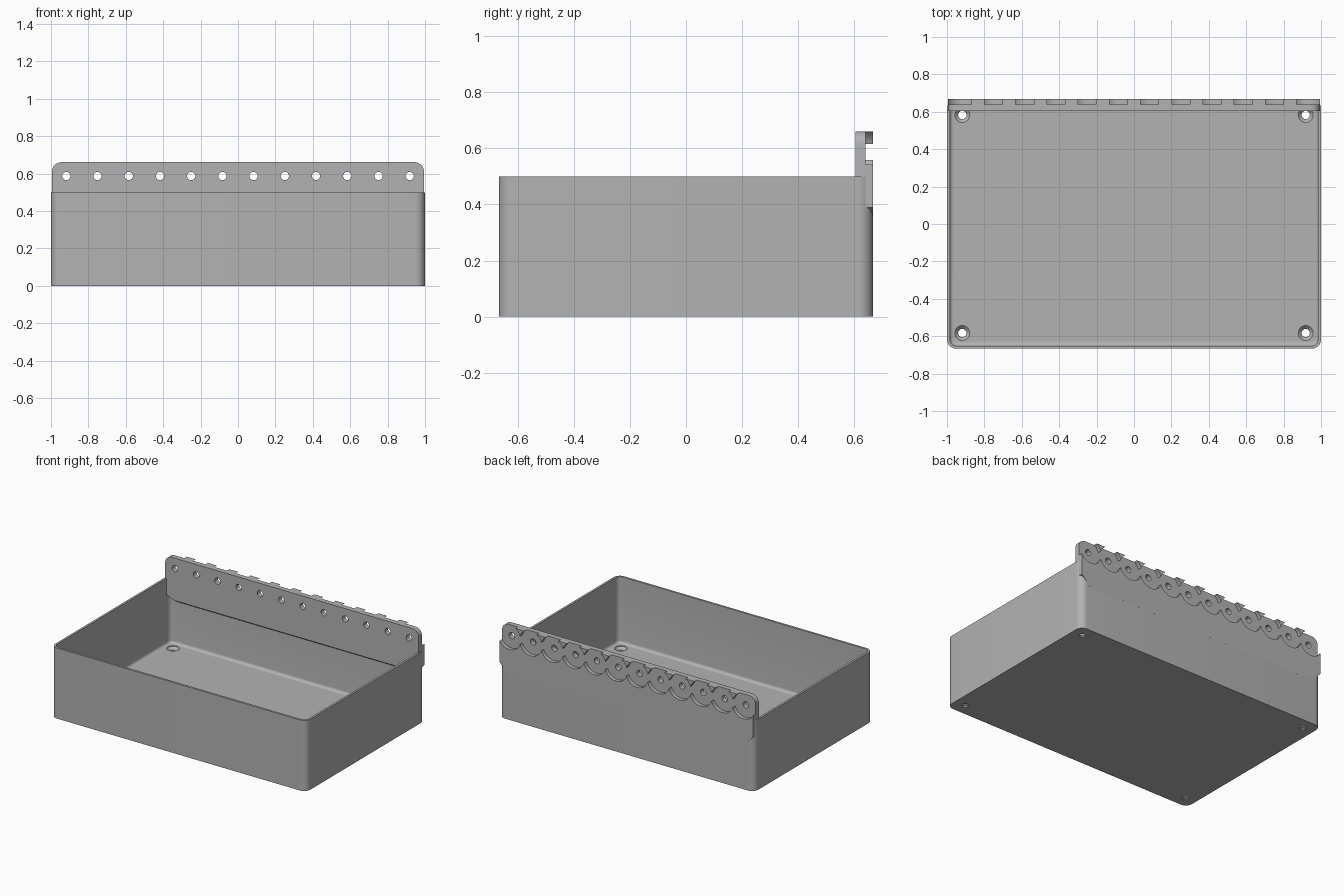
import bpy, bmesh, math
from mathutils import Matrix

cube = bpy.data.objects.get("Cube")
if cube:
    bpy.data.objects.remove(cube, do_unlink=True)

grey = bpy.data.materials.new("plain_grey")
grey.use_nodes = True
colour = (0.45, 0.45, 0.45, 1)
grey.diffuse_color = colour
grey.node_tree.nodes["Principled BSDF"].inputs["Base Color"].default_value = colour

HX, HY = 1.0, 0.6665      # half width and depth of the tray
HOLES = 12                # holes along the rail
PITCH = 0.1669
HOLE_Z = 0.587


def make_object(name, bm):
    bmesh.ops.recalc_face_normals(bm, faces=bm.faces)
    mesh = bpy.data.meshes.new(name)
    bm.to_mesh(mesh)
    bm.free()
    mesh.materials.append(grey)
    ob = bpy.data.objects.new(name, mesh)
    bpy.context.collection.objects.link(ob)
    return ob


def loft(bm, rings):
    """Join rings of points with quads and close both ends."""
    loops = [[bm.verts.new(p) for p in ring] for ring in rings]
    for a, b in zip(loops, loops[1:]):
        for i in range(len(a)):
            j = (i + 1) % len(a)
            bm.faces.new((a[i], a[j], b[j], b[i]))
    bm.faces.new(loops[0])
    bm.faces.new(loops[-1])


def arc(cx, cy, r, start, steps=10):
    angles = [start + math.pi / 2 * i / steps for i in range(steps + 1)]
    return [(cx + r * math.cos(a), cy + r * math.sin(a)) for a in angles]


def rounded_ring(inset, z, radius=0.05):
    r = radius - inset
    x, y = HX - radius, HY - radius
    pts = []
    for k, (sx, sy) in enumerate([(1, 1), (-1, 1), (-1, -1), (1, -1)]):
        pts += arc(sx * x, sy * y, r, k * math.pi / 2)
    return [(px, py, z) for px, py in pts]


def cut(ob, cutters):
    """Subtract the cutters, bake the result and discard the cutters."""
    for c in cutters:
        c.hide_render = True
        mod = ob.modifiers.new("cut", "BOOLEAN")
        mod.operation, mod.solver, mod.object = "DIFFERENCE", "EXACT", c
    deps = bpy.context.evaluated_depsgraph_get()
    baked = bpy.data.meshes.new_from_object(ob.evaluated_get(deps))
    ob.modifiers.clear()
    ob.data = baked
    for c in cutters:
        bpy.data.objects.remove(c, do_unlink=True)


def smooth(ob):
    bpy.ops.object.select_all(action="DESELECT")
    ob.select_set(True)
    bpy.context.view_layer.objects.active = ob
    bpy.ops.object.shade_smooth_by_angle(angle=math.radians(30))


def cylinders(name, xs, radius, y0, y1, segments):
    """Row of cylinders running front to back at hole height."""
    bm = bmesh.new()
    for x in xs:
        place = Matrix.Translation((x, (y0 + y1) / 2, HOLE_Z)) @ Matrix.Rotation(math.pi / 2, 4, "X")
        bmesh.ops.create_cone(bm, cap_ends=True, segments=segments, radius1=radius,
                              radius2=radius, depth=y1 - y0, matrix=place)
    return make_object(name, bm)


# Open tray: outer wall, rim, inner wall, filleted floor
WALL, FLOOR, FILLET = 0.015, 0.03, 0.02
rings = [rounded_ring(0, 0), rounded_ring(0, 0.5), rounded_ring(WALL, 0.5)]
for i in range(7):
    a = math.pi / 2 * i / 6
    rings.append(rounded_ring(WALL + FILLET * (1 - math.cos(a)),
                              FLOOR + FILLET * (1 - math.sin(a))))
bm = bmesh.new()
loft(bm, rings)
tray = make_object("tray", bm)

# Countersunk screw holes in the floor corners
bm = bmesh.new()
profile = [(0.022, -0.02), (0.022, 0.008), (0.04, 0.026), (0.04, 0.06)]
for sx in (-1, 1):
    for sy in (-1, 1):
        loft(bm, [[(sx * 0.918 + r * math.cos(t), sy * 0.583 + r * math.sin(t), z)
                   for t in (math.tau * i / 32 for i in range(32))] for r, z in profile])
cut(tray, [make_object("screw_hole_cutter", bm)])
smooth(tray)

# Rail along the back: rounded top corners, tapered underside
W, TOP, R = 0.994, 0.661, 0.05
outline = arc(W - R, TOP - R, R, 0) + arc(R - W, TOP - R, R, math.pi / 2)
outline += [(-W, 0.39), (-0.925, 0.32), (0.925, 0.32), (W, 0.39)]
bm = bmesh.new()
loft(bm, [[(x, 0.604, max(z, 0.36)) for x, z in outline],
          [(x, 0.667, z) for x, z in outline]])
rail = make_object("back_rail", bm)

# Through holes and round pockets around them; overlapping pockets are split in two sets
xs = [(i - (HOLES - 1) / 2) * PITCH for i in range(HOLES)]
cut(rail, [cylinders("rail_hole_cutter", xs, 0.022, 0.5, 0.8, 24),
           cylinders("even_pocket_cutter", xs[::2], 0.0885, 0.64, 0.75, 64),
           cylinders("odd_pocket_cutter", xs[1::2], 0.0885, 0.64, 0.75, 64)])
smooth(rail)
